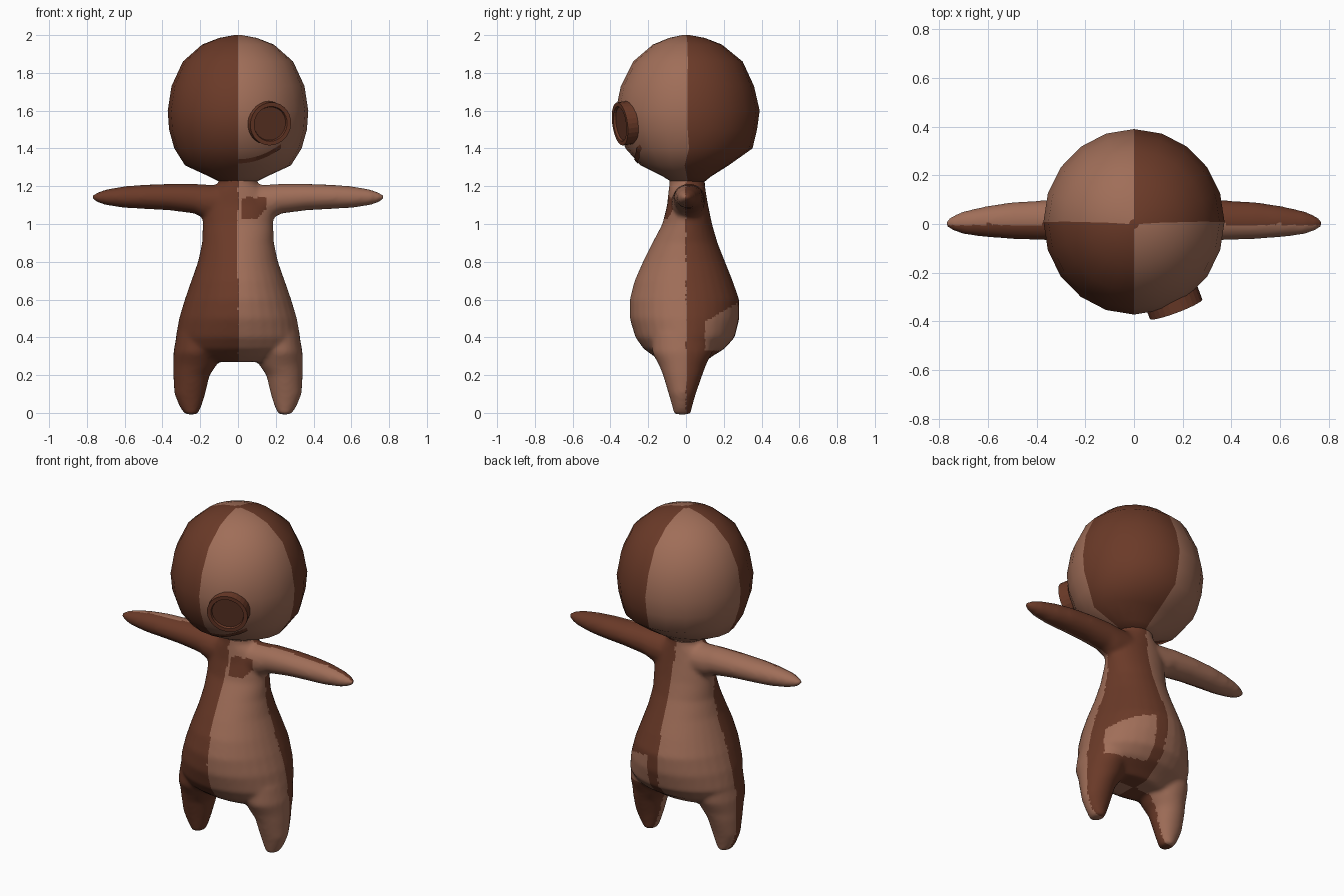
import bpy, bmesh, math
from mathutils import Vector
from mathutils.bvhtree import BVHTree

if "Cube" in bpy.data.objects:
    bpy.data.objects.remove(bpy.data.objects["Cube"])


def material(name, rgb):
    m = bpy.data.materials.new(name)
    m.diffuse_color = (*rgb, 1)
    m.use_nodes = True
    m.node_tree.nodes["Principled BSDF"].inputs["Base Color"].default_value = m.diffuse_color
    return m


LIGHT = material("light_brown_cloth", (0.35, 0.155, 0.098))
DARK = material("dark_brown_cloth", (0.145, 0.042, 0.021))
BUTTON = material("button_brown", (0.11, 0.034, 0.018))


def loft(bm, rings, axis="z", sides=24, side=1):
    """Closed skin through ellipses given as (position, u_min, u_max, v_min, v_max)."""
    loops = []
    for t, u0, u1, v0, v1 in rings:
        loop = []
        for i in range(sides):
            a = 2 * math.pi * i / sides
            u = (u0 + u1) / 2 + (u1 - u0) / 2 * math.cos(a)
            v = (v0 + v1) / 2 + (v1 - v0) / 2 * math.sin(a)
            co = (u, v, t) if axis == "z" else (t, u, v)
            loop.append(bm.verts.new((co[0] * side, co[1], co[2])))
        loops.append(loop)
    for a, b in zip(loops, loops[1:]):
        for i in range(sides):
            j = (i + 1) % sides
            bm.faces.new((a[i], a[j], b[j], b[i]))
    bm.faces.new(loops[0])
    bm.faces.new(loops[-1])


def finish(bm, name, mats):
    bmesh.ops.recalc_face_normals(bm, faces=bm.faces[:])
    me = bpy.data.meshes.new(name)
    bm.to_mesh(me)
    bm.free()
    for m in mats:
        me.materials.append(m)
    ob = bpy.data.objects.new(name, me)
    bpy.context.collection.objects.link(ob)
    return ob


def quarter_colour(c):
    """Cloth quarters: light where x and y differ in sign."""
    return 0 if c.x * c.y < 0 else 1


def body_colour(c):
    # sewn patch on the chest and on the seat
    if c.y < 0 and 0.02 < c.x < 0.15 and 1.03 < c.z < 1.14 and c.x < 0.1 + (c.z - 1.03):
        return 1
    if c.x > 0.07 and c.y > 0.1 and 0.33 < c.z < 0.43 + 0.55 * c.y:
        return 0
    return quarter_colour(c)


# Body: torso, legs and arms fused into one soft skin
bm = bmesh.new()
torso = [(0.27, 0.20, 0.12, 0.10), (0.30, 0.27, 0.17, 0.14), (0.34, 0.315, 0.225, 0.205),
         (0.40, 0.33, 0.268, 0.258), (0.50, 0.312, 0.298, 0.283), (0.60, 0.282, 0.298, 0.282),
         (0.70, 0.247, 0.272, 0.247), (0.80, 0.212, 0.228, 0.207), (0.90, 0.19, 0.178, 0.167),
         (1.00, 0.187, 0.125, 0.138), (1.10, 0.187, 0.10, 0.117), (1.17, 0.15, 0.093, 0.105),
         (1.21, 0.102, 0.088, 0.10), (1.28, 0.10, 0.085, 0.10)]
loft(bm, [(z, -w, w, -f, b) for z, w, f, b in torso], sides=32)
leg = [(-0.008, 0.215, 0.28, -0.065, 0.025), (0.03, 0.195, 0.308, -0.072, 0.032),
       (0.10, 0.173, 0.337, -0.092, 0.052), (0.20, 0.15, 0.343, -0.122, 0.087),
       (0.25, 0.115, 0.343, -0.142, 0.105), (0.32, 0.10, 0.342, -0.18, 0.14),
       (0.42, 0.10, 0.325, -0.18, 0.15)]
arm = [(0.08, -0.08, 0.10, 1.02, 1.205), (0.18, -0.075, 0.10, 1.03, 1.21),
       (0.23, -0.07, 0.10, 1.055, 1.213), (0.36, -0.067, 0.098, 1.072, 1.213),
       (0.50, -0.062, 0.09, 1.08, 1.208), (0.60, -0.055, 0.075, 1.085, 1.2),
       (0.70, -0.043, 0.053, 1.10, 1.183), (0.75, -0.025, 0.032, 1.117, 1.165),
       (0.775, -0.008, 0.012, 1.134, 1.15)]
for s in (1, -1):
    loft(bm, leg, side=s)
    loft(bm, arm, "x", side=s)
body = finish(bm, "body", [LIGHT, DARK])
remesh = body.modifiers.new("fuse", "REMESH")
remesh.mode = "VOXEL"
remesh.voxel_size = 0.012
soften = body.modifiers.new("soften", "SMOOTH")
soften.factor = 0.5
soften.iterations = 8
bpy.context.view_layer.update()
deps = bpy.context.evaluated_depsgraph_get()
skin = bpy.data.meshes.new_from_object(body.evaluated_get(deps))
body.modifiers.clear()
body.data = skin
skin.materials.clear()
for m in (LIGHT, DARK):
    skin.materials.append(m)
for p in skin.polygons:
    p.material_index = body_colour(p.center)
    p.use_smooth = True

# Head: rounded ball with a flattened chin
bm = bmesh.new()
head_rings = [(1.225, 0.10, 0.08, 0.10), (1.25, 0.15, 0.12, 0.13), (1.31, 0.28, 0.24, 0.225),
              (1.40, 0.337, 0.32, 0.352), (1.50, 0.365, 0.358, 0.376), (1.60, 0.372, 0.372, 0.39),
              (1.73, 0.352, 0.345, 0.36), (1.86, 0.292, 0.28, 0.30), (1.95, 0.19, 0.175, 0.19),
              (1.985, 0.10, 0.09, 0.10), (2.0, 0.02, 0.02, 0.02)]
loft(bm, [(z, -w, w, -f, b) for z, w, f, b in head_rings], sides=20)
bmesh.ops.recalc_face_normals(bm, faces=bm.faces[:])
tree = BVHTree.FromBMesh(bm)
head = finish(bm, "head", [LIGHT, DARK])
for p in head.data.polygons:
    p.material_index = quarter_colour(p.center)
    p.use_smooth = True

# Mouth: thin curved strip laid on the face
bm = bmesh.new()
rows = []
for i in range(13):
    x = 0.225 * i / 12
    z = 1.335 + 1.55 * x * x
    row = []
    for dz in (-0.011, 0, 0.011):
        hit = tree.ray_cast(Vector((x, -1, z + dz)), Vector((0, 1, 0)))
        row.append(bm.verts.new(hit[0] + hit[1] * 0.005))
    rows.append(row)
for a, b in zip(rows, rows[1:]):
    for k in range(2):
        bm.faces.new((a[k], b[k], b[k + 1], a[k + 1]))
finish(bm, "mouth", [DARK])

# Button eye: short disc with a raised rim
bm = bmesh.new()
bmesh.ops.create_cone(bm, cap_ends=True, segments=28, radius1=0.115, radius2=0.115, depth=0.06)
front = [f for f in bm.faces if f.normal.z > 0.9]
bmesh.ops.inset_region(bm, faces=front, thickness=0.022)
bmesh.ops.inset_region(bm, faces=front, thickness=0.004, depth=-0.012)
front[0].material_index = 1
normal = Vector((0.35, -0.93, -0.13)).normalized()
eye = finish(bm, "button_eye", [DARK, BUTTON])
eye.rotation_euler = normal.to_track_quat("Z", "Y").to_euler()
eye.location = Vector((0.173, -0.35, 1.53)) - normal * 0.03
